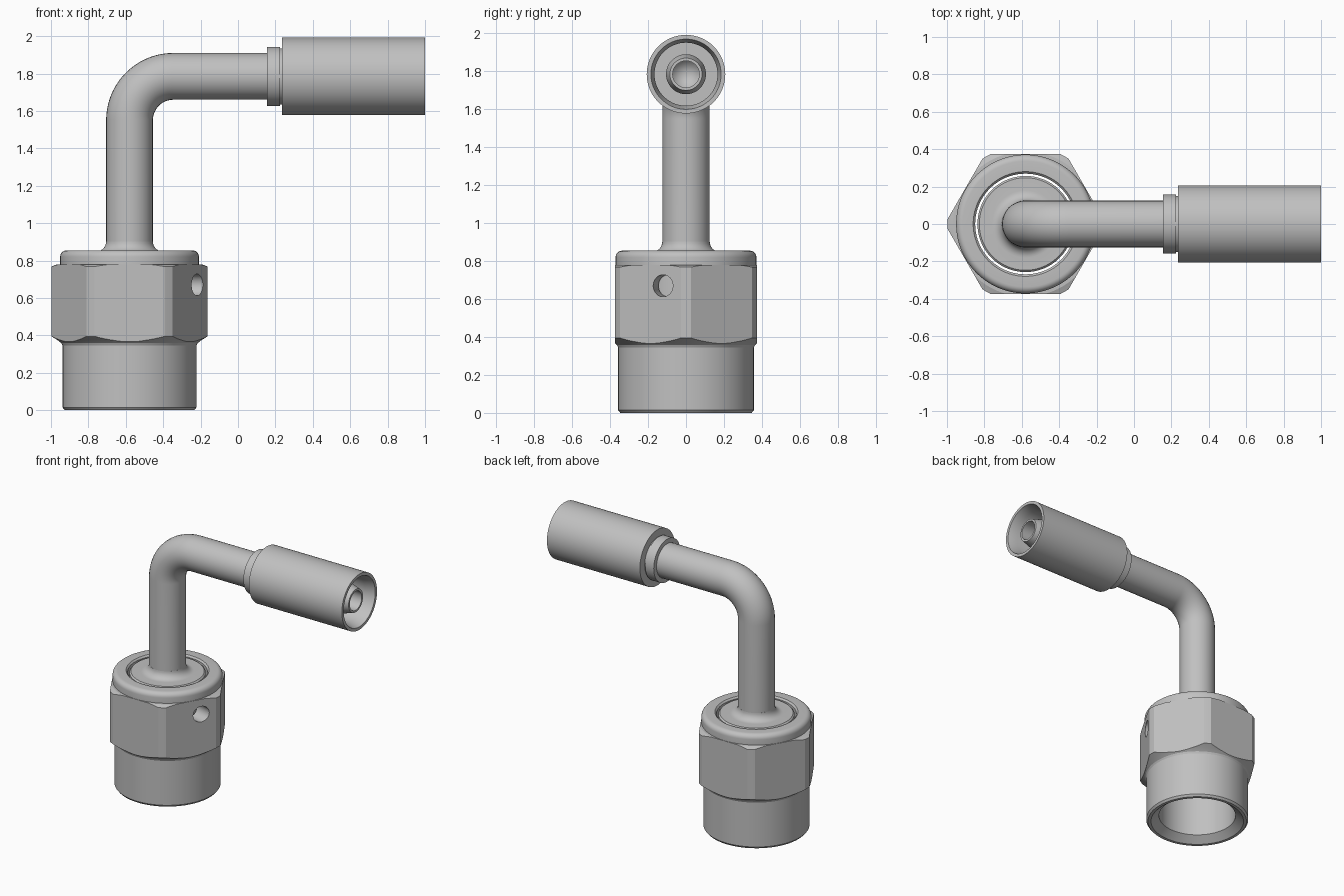
import bpy, bmesh
from math import pi, sin, cos, radians
from mathutils import Matrix, Vector

if "Cube" in bpy.data.objects:
    bpy.data.objects.remove(bpy.data.objects["Cube"])

AXIS_X = -0.58      # nut and riser axis
PIPE_Z = 1.785      # height of the horizontal run
PIPE_R = 0.125
BEND_R = 0.235

steel = bpy.data.materials.new("grey steel")
steel.use_nodes = True
colour = (0.53, 0.53, 0.53, 1)
steel.diffuse_color = colour
steel.node_tree.nodes["Principled BSDF"].inputs["Base Color"].default_value = colour


def add_object(name, mesh):
    ob = bpy.data.objects.new(name, mesh)
    bpy.context.collection.objects.link(ob)
    mesh.materials.clear()
    mesh.materials.append(steel)
    return ob


def finish(ob, angle=28):
    bpy.ops.object.select_all(action='DESELECT')
    ob.select_set(True)
    bpy.context.view_layer.objects.active = ob
    bpy.ops.object.shade_smooth_by_angle(angle=radians(angle))


def lathe(name, profile, matrix, steps=96):
    """Spin a closed (radius, height) outline around z, then place it."""
    bm = bmesh.new()
    ring = [bm.verts.new((r, 0, h)) for r, h in profile]
    edges = [bm.edges.new((a, b)) for a, b in zip(ring, ring[1:] + ring[:1])]
    bmesh.ops.spin(bm, geom=ring + edges, cent=(0, 0, 0), axis=(0, 0, 1),
                   angle=2 * pi, steps=steps, use_merge=True)
    bmesh.ops.remove_doubles(bm, verts=bm.verts, dist=1e-5)
    bmesh.ops.dissolve_degenerate(bm, edges=bm.edges, dist=1e-6)
    bmesh.ops.recalc_face_normals(bm, faces=bm.faces)
    bm.transform(matrix)
    mesh = bpy.data.meshes.new(name)
    bm.to_mesh(mesh)
    bm.free()
    return add_object(name, mesh)


def prism(name, radius, depth, sides, matrix):
    bm = bmesh.new()
    bmesh.ops.create_cone(bm, cap_ends=True, segments=sides, radius1=radius,
                          radius2=radius, depth=depth, matrix=matrix)
    mesh = bpy.data.meshes.new(name)
    bm.to_mesh(mesh)
    bm.free()
    ob = add_object(name, mesh)
    ob.hide_render = True
    return ob


def bake(ob):
    """Return the evaluated mesh of an object."""
    deps = bpy.context.evaluated_depsgraph_get()
    return bpy.data.meshes.new_from_object(ob.evaluated_get(deps))


def boolean(ob, cutter, operation):
    mod = ob.modifiers.new("cut", 'BOOLEAN')
    mod.object, mod.operation, mod.solver = cutter, operation, 'EXACT'
    mesh = bake(ob)
    ob.modifiers.clear()
    ob.data = mesh
    bpy.data.objects.remove(cutter)


def arc(cx, cy, r, start, end, n):
    angles = [radians(start + (end - start) * i / n) for i in range(n + 1)]
    return [(cx + r * cos(a), cy + r * sin(a)) for a in angles]


upright = Matrix.Translation((AXIS_X, 0, 0))
sideways = Matrix.Translation((0, 0, PIPE_Z)) @ Matrix.Rotation(pi / 2, 4, 'Y')

# Nut: a turned body trimmed by a hexagonal prism
nut_profile = [(0.325, 0), (0.346, 0), (0.358, 0.015), (0.358, 0.345),
               (0.364, 0.358), (0.384, 0.374), (0.418, 0.395),
               (0.418, 0.768), (0.388, 0.78), (0.371, 0.78)]
nut_profile += arc(0.336, 0.82, 0.035, 0, 90, 6)
nut_profile += [(0.28, 0.855), (0.269, 0.843), (0.269, 0.045)]
nut = lathe("hex_nut", nut_profile, upright)
hexagon = prism("hex_trim", 0.374 / cos(pi / 6), 3, 6,
                upright @ Matrix.Rotation(pi / 2, 4, 'Z'))
# turn the prism so that two flats face front and back
if max(abs(v.co.y) for v in hexagon.data.vertices) > 0.4:
    hexagon.data.transform(upright @ Matrix.Rotation(pi / 6, 4, 'Z') @ upright.inverted())
boolean(nut, hexagon, 'INTERSECT')

# Small drilled hole in one flat of the nut
out = Vector((cos(radians(-15)), sin(radians(-15)), 0))
entry = Vector((-0.222, -0.12, 0.67))
drill = prism("hole_drill", 0.058, 0.24, 32,
              Matrix.Translation(entry) @ out.to_track_quat('Z', 'Y').to_matrix().to_4x4())
boolean(nut, drill, 'DIFFERENCE')
finish(nut, 20)

# Stem head inside the nut, with a fillet up to the pipe
stem_profile = [(0, 0.62), (0.08, 0.62), (0.08, 0.46), (0.2, 0.46), (0.257, 0.52),
                (0.257, 0.838), (0.247, 0.848)]
stem_profile += arc(0.18, 0.903, 0.055, 270, 180, 8)
stem_profile += [(0, 0.903)]
finish(lathe("stem_head", stem_profile, upright))

# Bent pipe: round bevel along a path with one right-angle bend
path = [(AXIS_X, 0.7)]
path += arc(AXIS_X + BEND_R, PIPE_Z - BEND_R, BEND_R, 180, 90, 24)
path += [(0.19, PIPE_Z)]
curve = bpy.data.curves.new("pipe_path", 'CURVE')
curve.dimensions = '3D'
curve.bevel_depth = PIPE_R
curve.bevel_resolution = 14
curve.use_fill_caps = True
spline = curve.splines.new('POLY')
spline.points.add(len(path) - 1)
for point, (x, z) in zip(spline.points, path):
    point.co = (x, 0, z, 1)
guide = bpy.data.objects.new("pipe_path", curve)
bpy.context.collection.objects.link(guide)
pipe = add_object("bent_pipe", bake(guide))
bpy.data.objects.remove(guide)
finish(pipe)

# Collar on the pipe and the hollow hose nipple that continues from it
finish(lathe("collar_and_nipple", [
    (0, 0.155), (0.158, 0.155), (0.158, 0.225), (0.15, 0.225), (0.15, 0.28),
    (0.105, 0.28), (0.105, 0.9), (0.085, 0.97), (0.07, 0.97), (0.07, 0.3),
    (0, 0.22)], sideways))

# Crimp sleeve, open at the far end
finish(lathe("crimp_sleeve", [
    (0.145, 0.235), (0.207, 0.235), (0.207, 1.0), (0.185, 1.0),
    (0.166, 0.93), (0.166, 0.3), (0.1, 0.3), (0.1, 0.27), (0.145, 0.27)], sideways))
